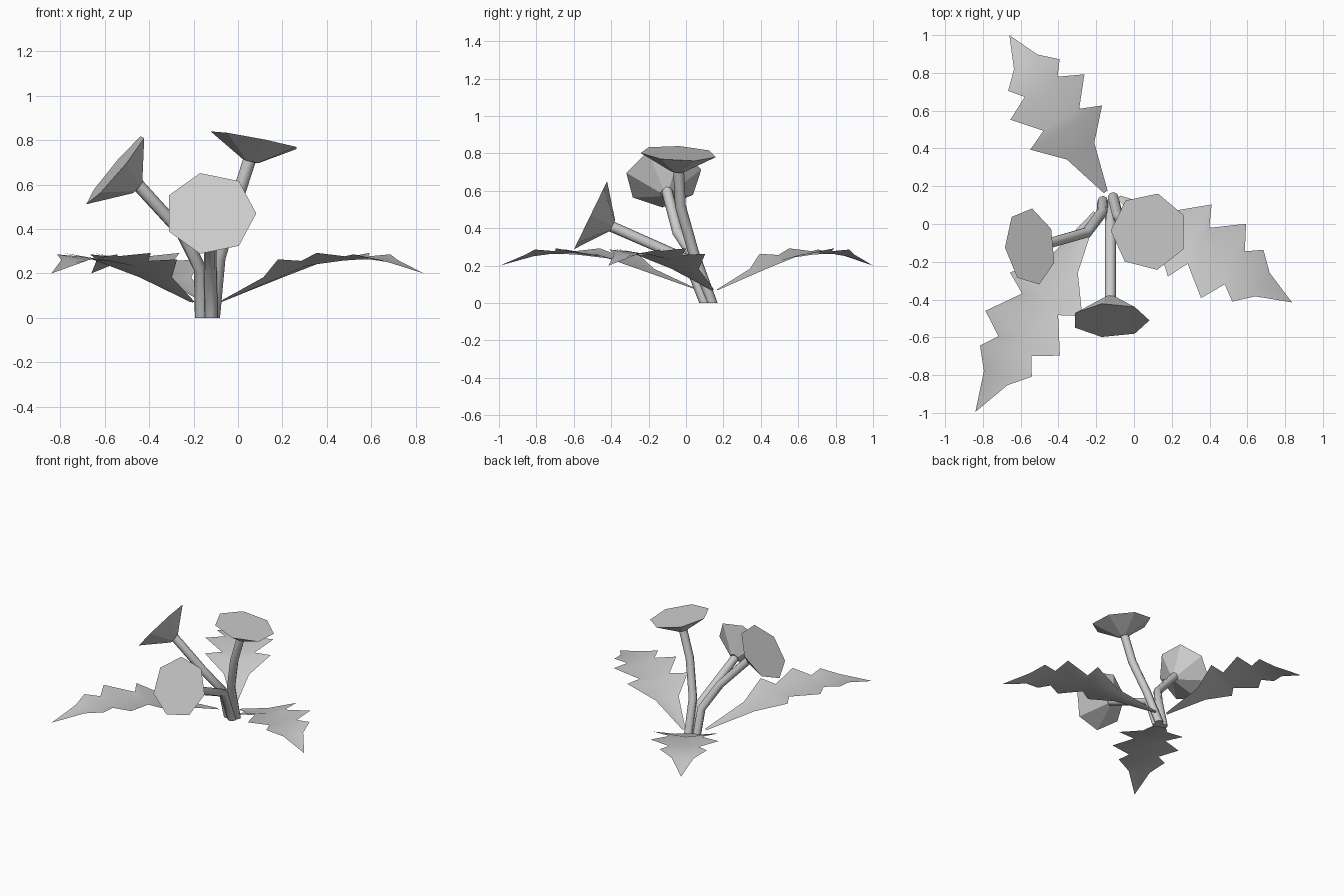
import bpy, bmesh, math
from mathutils import Vector

cube = bpy.data.objects.get("Cube")
if cube:
    bpy.data.objects.remove(cube, do_unlink=True)

grey = bpy.data.materials.new("plain_grey")
grey.use_nodes = True
colour = (0.6, 0.6, 0.6, 1)
grey.diffuse_color = colour
grey.node_tree.nodes["Principled BSDF"].inputs["Base Color"].default_value = colour


def finish(name, bm, smooth, closed=True):
    if closed:
        bmesh.ops.recalc_face_normals(bm, faces=bm.faces)
    mesh = bpy.data.meshes.new(name)
    bm.to_mesh(mesh)
    bm.free()
    mesh.materials.append(grey)
    obj = bpy.data.objects.new(name, mesh)
    bpy.context.collection.objects.link(obj)
    if smooth:
        bpy.ops.object.select_all(action='DESELECT')
        obj.select_set(True)
        bpy.context.view_layer.objects.active = obj
        bpy.ops.object.shade_smooth_by_angle(angle=math.radians(50))


def ring(bm, centre, normal, radius, sides, phase=0):
    n = Vector(normal).normalized()
    u = Vector((1, 0, 0))
    u = (u - n * n.dot(u)).normalized()
    v = n.cross(u)
    angles = [math.radians(phase) + math.tau * i / sides for i in range(sides)]
    return [bm.verts.new(Vector(centre) + radius * (u * math.cos(a) + v * math.sin(a)))
            for a in angles]


def bridge(bm, a, b):
    for i in range(len(a)):
        j = (i + 1) % len(a)
        bm.faces.new((a[i], a[j], b[j], b[i]))


# Bent stems, cut level at the ground
def stem(name, path, radius=0.029, sides=8):
    bm = bmesh.new()
    pts = [Vector(p) for p in path]
    rings = []
    for i, p in enumerate(pts):
        if i == 0:
            normal = Vector((0, 0, 1))
        elif i == len(pts) - 1:
            normal = p - pts[i - 1]
        else:
            normal = (p - pts[i - 1]).normalized() + (pts[i + 1] - p).normalized()
        rings.append(ring(bm, p, normal, radius, sides))
    for a, b in zip(rings, rings[1:]):
        bridge(bm, a, b)
    bm.faces.new(rings[0])
    bm.faces.new(rings[-1])
    finish(name, bm, True)


# Seven-sided funnel blossoms with a flat face
def flower(name, centre, normal, height, phase):
    bm = bmesh.new()
    n = Vector(normal).normalized()
    rim = ring(bm, centre, n, 0.207, 7, phase)
    neck = ring(bm, Vector(centre) - n * height, n, 0.033, 7, phase)
    bridge(bm, neck, rim)
    bm.faces.new(rim)
    bm.faces.new(neck)
    finish(name, bm, False)


stem("front_stem", [(-0.12, 0.1, 0), (-0.125, 0.01, 0.23), (-0.125, -0.4, 0.41)])
stem("left_stem", [(-0.11, 0.14, 0), (-0.085, 0.04, 0.27),
                   (-0.01, -0.03, 0.52), (0.055, -0.04, 0.72)])
stem("right_stem", [(-0.165, 0.12, 0), (-0.17, 0.06, 0.22),
                    (-0.25, -0.045, 0.38), (-0.46, -0.105, 0.61)])

flower("front_flower", (-0.125, -0.51, 0.47), (0, -0.9, 0.437), 0.13, 0)
flower("left_flower", (0.08, -0.04, 0.8), (0.19, 0.05, 0.98), 0.1, 25)
flower("right_flower", (-0.55, -0.12, 0.67), (-0.76, -0.1, 0.64), 0.13, 34)

# Toothed leaves: fraction of length, half width, midrib height
OUTLINE = [(0, 0.012, 0.07), (0.26, 0.085, 0.17), (0.41, 0.223, 0.23),
           (0.46, 0.111, 0.24), (0.605, 0.23, 0.258), (0.67, 0.102, 0.262),
           (0.745, 0.16, 0.262), (0.83, 0.073, 0.25)]


def leaf(name, base, tip):
    bm = bmesh.new()
    base, tip = Vector(base), Vector(tip)
    along = (tip - base).normalized()
    side = Vector((-along.y, along.x, 0))
    rows = []
    for f, width, z in OUTLINE:
        mid = base.lerp(tip, f)
        mid.z = z
        lift = Vector((0, 0, 0.15 * width))
        rows.append([bm.verts.new(p) for p in
                     (mid + side * width + lift, mid, mid - side * width + lift)])
    for a, b in zip(rows, rows[1:]):
        for k in (0, 1):
            bm.faces.new((a[k], a[k + 1], b[k + 1], b[k]))
    end = bm.verts.new((tip.x, tip.y, 0.2))
    for k in (0, 1):
        bm.faces.new((rows[-1][k], rows[-1][k + 1], end))
    finish(name, bm, True, False)


leaf("back_leaf", (-0.15, 0.17, 0), (-0.66, 1.0, 0))
leaf("left_leaf", (-0.08, 0.14, 0), (0.836, -0.415, 0))
leaf("right_leaf", (-0.205, 0.06, 0), (-0.84, -0.995, 0))
